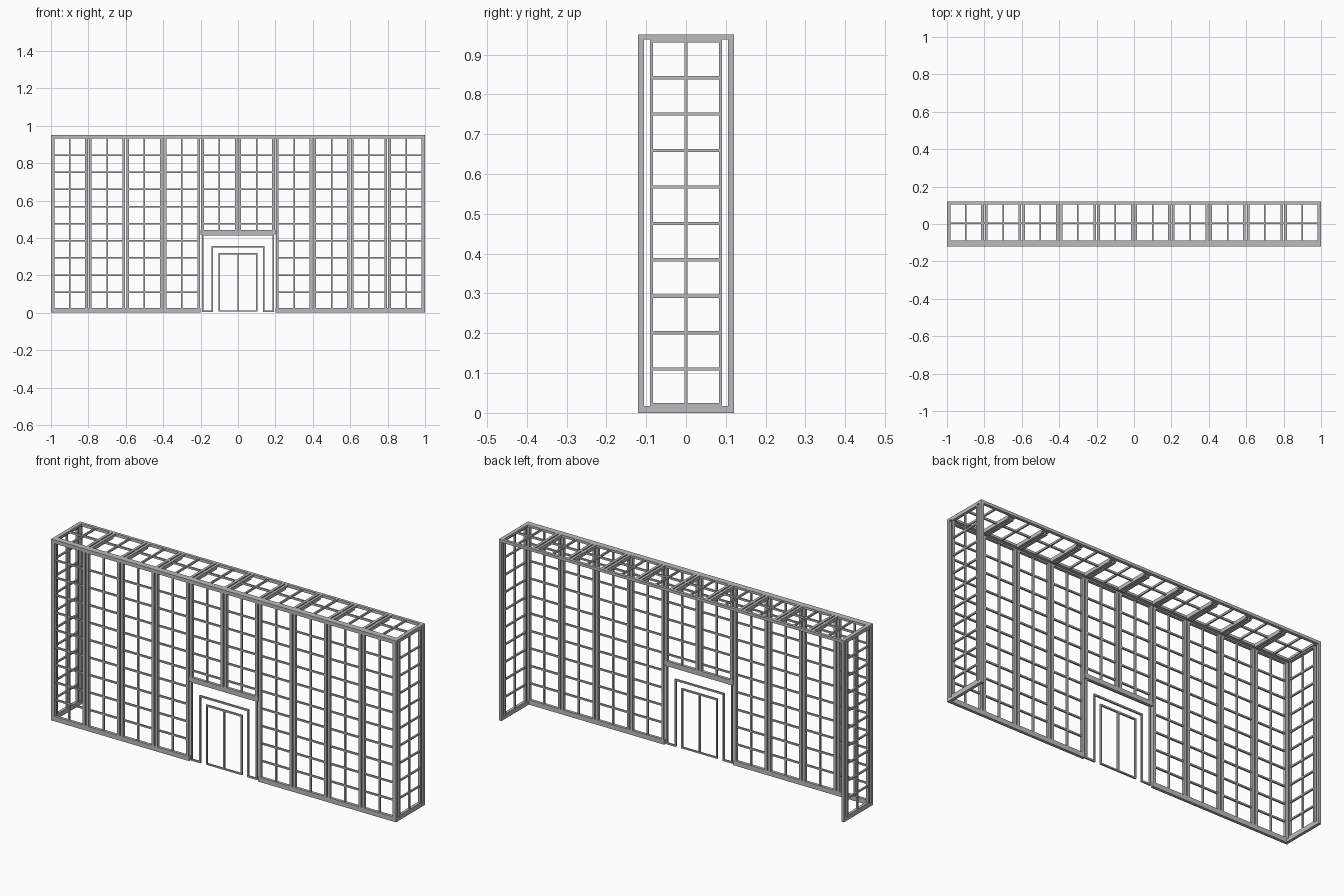
import bpy
import bmesh

cube = bpy.data.objects.get("Cube")
if cube:
    bpy.data.objects.remove(cube, do_unlink=True)

grey = bpy.data.materials.new("grey_metal")
grey.use_nodes = True
colour = (0.5, 0.5, 0.5, 1)
grey.diffuse_color = colour
grey.node_tree.nodes["Principled BSDF"].inputs["Base Color"].default_value = colour

HEIGHT, DEPTH = 0.95, 0.12       # total height, half depth
FRAME, BAR, SLIT = 0.015, 0.008, 0.003
EDGE = 0.017                     # half width of a double post
BAY = 0.2
FRONT, BACK = -DEPTH, -DEPTH + FRAME
BASE, CROWN = 0.025, 0.931       # glazing limits
RAILS = [0.11 + 0.0915 * i for i in range(9)]


def build(name, boxes):
    """One object from (x0, x1, y0, y1, z0, z1) boxes."""
    bm = bmesh.new()
    for x0, x1, y0, y1, z0, z1 in boxes:
        verts = bmesh.ops.create_cube(bm, size=1)["verts"]
        for v in verts:
            v.co.x = x1 if v.co.x > 0 else x0
            v.co.y = y1 if v.co.y > 0 else y0
            v.co.z = z1 if v.co.z > 0 else z0
    mesh = bpy.data.meshes.new(name)
    bm.to_mesh(mesh)
    bm.free()
    mesh.materials.append(grey)
    obj = bpy.data.objects.new(name, mesh)
    bpy.context.collection.objects.link(obj)
    return obj


def front_box(x0, x1, z0, z1, inset=0.0):
    return (x0, x1, FRONT + inset, BACK - inset, z0, z1)


def portal(half, top, sill):
    """Thin door frame: two jambs and a head."""
    return [front_box(-half, -half + BAR, sill, top, 0.003),
            front_box(half - BAR, half, sill, top, 0.003),
            front_box(-half, half, top - BAR, top, 0.003)]


# Front wall: outer frame, with the base broken by the entrance
frame = [front_box(-1, 1, CROWN, HEIGHT)]
for s in (-1, 1):
    a, b = sorted((s, s * BAY))
    frame.append(front_box(a, b, 0, BASE))
    a, b = sorted((s, s * 0.98))
    frame.append(front_box(a, b, 0, HEIGHT))
build("front_frame", frame)

# Double posts between bays
posts = []
for i in range(-4, 5):
    x = i * BAY
    for s in (-1, 1):
        a, b = sorted((x + s * SLIT, x + s * EDGE))
        bottom = 0
        if i == 0:
            bottom = 0.42
        elif abs(i) == 1 and s * i < 0:
            bottom = 0.42            # inner bar stops at the entrance header
        posts.append(front_box(a, b, bottom, HEIGHT))
build("front_posts", posts)

# Glazing bars of each bay
bars = []
for i in range(-5, 5):
    left, right = i * BAY + EDGE, (i + 1) * BAY - EDGE
    mid = (left + right) / 2
    bottom = 0.42 if i in (-1, 0) else 0
    bars.append(front_box(mid - BAR / 2, mid + BAR / 2, bottom, CROWN, 0.003))
    for z in RAILS:
        if z > bottom:
            bars.append(front_box(left, right, z - BAR / 2, z + BAR / 2, 0.003))
build("front_glazing_bars", bars)

# Entrance: header, surround and double doors
build("entrance_header", [front_box(-BAY, BAY, 0.418, 0.442)])
surround = portal(0.192, 0.422, 0.005) + portal(0.143, 0.358, 0.005)
for s in (-1, 1):
    a, b = sorted((s * 0.192, s * 0.137))
    surround.append(front_box(a, b, 0.004, 0.012, 0.003))
build("entrance_surround", surround)
build("double_doors", portal(0.105, 0.319, 0.006) + [
    front_box(-0.105, 0.105, 0.006, 0.013, 0.003),
    front_box(-0.004, 0.004, 0.006, 0.319, 0.003)])

# End walls: outer frame, slim inner frame and glazing bars
for name, s in (("left", 1), ("right", -1)):
    x0, x1 = sorted((s, s * 0.985))
    inner0, inner1 = x0 + 0.003, x1 - 0.003
    wall = [(x0, x1, -DEPTH, DEPTH, 0, 0.017),
            (x0, x1, -DEPTH, DEPTH, 0.938, HEIGHT),
            (x0, x1, -0.09, 0.09, 0, BASE),
            (x0, x1, -0.09, 0.09, CROWN, HEIGHT),
            (inner0, inner1, -BAR / 2, BAR / 2, 0, HEIGHT)]
    for t in (-1, 1):
        a, b = sorted((t * DEPTH, t * 0.105))
        wall.append((x0, x1, a, b, 0, HEIGHT))
        a, b = sorted((t * 0.09, t * 0.083))
        wall.append((x0, x1, a, b, 0, HEIGHT))
    for z in RAILS:
        wall.append((inner0, inner1, -0.083, 0.083, z - BAR / 2, z + BAR / 2))
    build(name + "_end_wall", wall)

# Roof: edge rails, paired beams and glazing bars
roof = [(-1, 1, BACK, -0.088, 0.938, HEIGHT),
        (-1, 1, 0.105, DEPTH, 0.935, HEIGHT),
        (-1, 1, 0, BAR, 0.94, HEIGHT)]
for s in (-1, 1):
    a, b = sorted((s, s * 0.98))
    roof.append((a, b, -DEPTH, DEPTH, 0.938, HEIGHT))
for i in range(-4, 5):
    for s in (-1, 1):
        a, b = sorted((i * BAY + s * SLIT, i * BAY + s * EDGE))
        roof.append((a, b, BACK, 0.105, 0.938, HEIGHT))
        roof.append((a, b, -0.088, 0.088, CROWN, HEIGHT))
for i in range(-5, 5):
    x = (i + 0.5) * BAY
    roof.append((x - BAR / 2, x + BAR / 2, BACK, 0.105, 0.94, HEIGHT))
build("roof_frame", roof)
